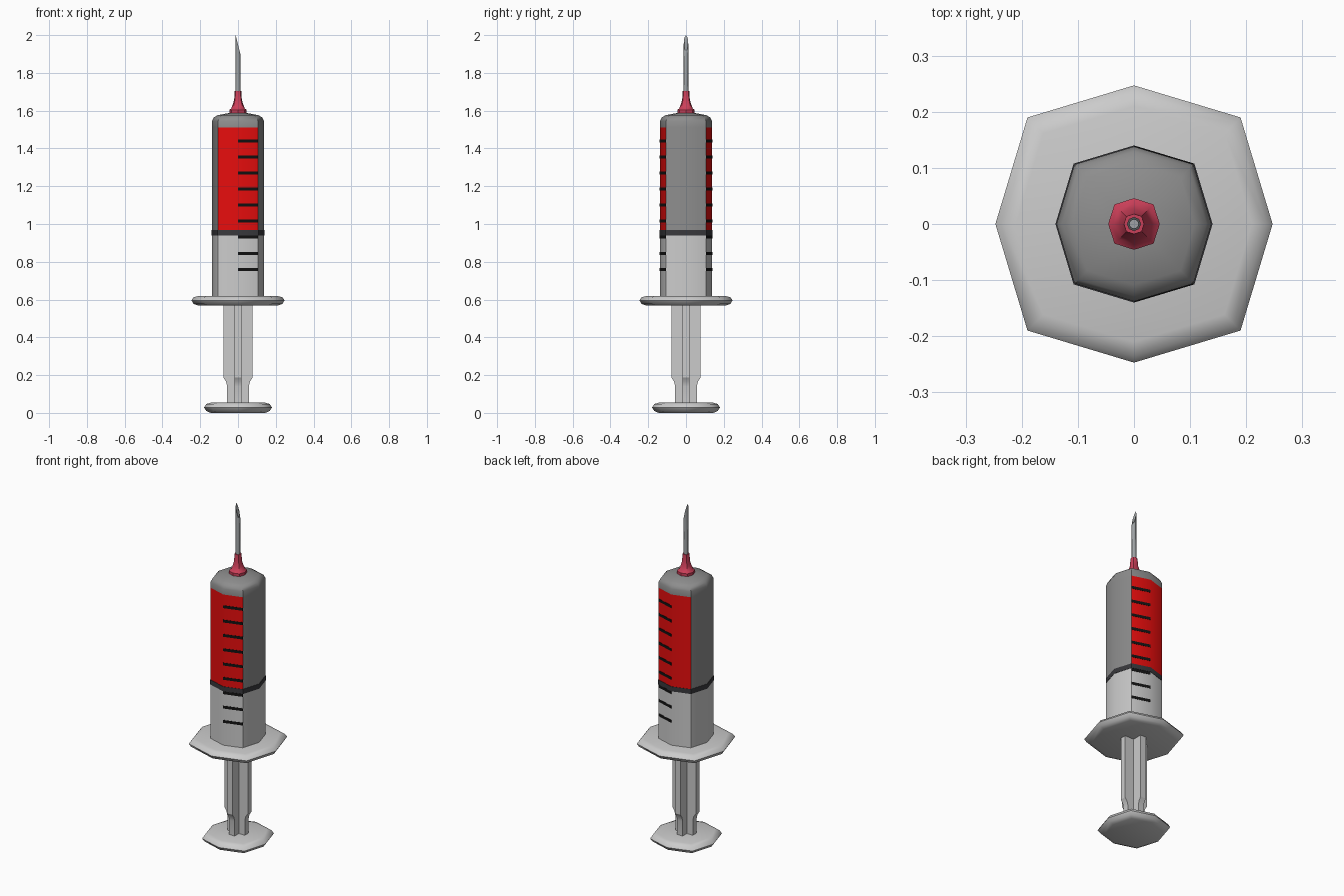
import bpy, bmesh
from math import radians, cos, sin, pi

if "Cube" in bpy.data.objects:
    bpy.data.objects.remove(bpy.data.objects["Cube"])

DIAG = 1.087  # octagon corners on the diagonals sit further out


def material(name, rgb):
    m = bpy.data.materials.new(name)
    m.diffuse_color = (*rgb, 1)
    m.use_nodes = True
    m.node_tree.nodes["Principled BSDF"].inputs["Base Color"].default_value = m.diffuse_color
    return m


DARK = material("dark_grey", (0.27, 0.27, 0.27))
RED = material("red_liquid", (0.8, 0.004, 0.004))
BLACK = material("black", (0.006, 0.006, 0.006))
RUBBER = material("rubber", (0.04, 0.04, 0.045))
PINK = material("hub_red", (0.6, 0.05, 0.1))
STEEL = material("steel", (0.35, 0.37, 0.38))


def finish(name, bm, mats=(), angle=40):
    bmesh.ops.recalc_face_normals(bm, faces=bm.faces)
    me = bpy.data.meshes.new(name)
    bm.to_mesh(me)
    bm.free()
    ob = bpy.data.objects.new(name, me)
    bpy.context.collection.objects.link(ob)
    for m in mats:
        me.materials.append(m)
    bpy.ops.object.select_all(action='DESELECT')
    ob.select_set(True)
    bpy.context.view_layer.objects.active = ob
    bpy.ops.object.shade_smooth_by_angle(angle=radians(angle))
    return ob


def lathe(profile, diag=DIAG, cap=True):
    """Eight-sided loft through (radius, z) rings."""
    bm = bmesh.new()
    rings = []
    for r, z in profile:
        rings.append([bm.verts.new((r * (diag if i % 2 else 1) * cos(i * pi / 4),
                                    r * (diag if i % 2 else 1) * sin(i * pi / 4), z))
                      for i in range(8)])
    for a, b in zip(rings, rings[1:]):
        for i in range(8):
            j = (i + 1) % 8
            bm.faces.new((a[i], a[j], b[j], b[i]))
    if cap:
        bm.faces.new(rings[0])
        bm.faces.new(rings[-1])
    return bm


# Plunger thumb rest and finger flange: rounded octagonal discs
finish("thumb_rest", lathe([(0.145, 0), (0.168, 0.01), (0.18, 0.028), (0.168, 0.047), (0.145, 0.054)]), angle=60)
finish("finger_flange", lathe([(0.21, 0.568), (0.235, 0.577), (0.247, 0.596),
                               (0.235, 0.612), (0.21, 0.619)]), angle=60)

# Plunger rod: two crossed blades with a narrowed foot
half = [(0.057, 0.04), (0.057, 0.14), (0.063, 0.165), (0.077, 0.187), (0.077, 0.58)]
outline = half + [(-x, z) for x, z in reversed(half)]
T = 0.018
for name, swap in (("rod_blade_x", False), ("rod_blade_y", True)):
    bm = bmesh.new()
    sides = [[bm.verts.new((t, x, z) if swap else (x, t, z)) for x, z in outline] for t in (-T, T)]
    n = len(outline)
    for s in sides:
        bm.faces.new(s)
    for i in range(n):
        j = (i + 1) % n
        bm.faces.new((sides[0][i], sides[0][j], sides[1][j], sides[1][i]))
    finish(name, bm, angle=30)

# Barrel: empty lower half, dark upper half with red windows front and back
R = 0.138
finish("barrel_lower", lathe([(R, 0.6), (R, 0.95)]))
bm = lathe([(R, 0.95), (R, 1.512), (R, 1.545), (0.129, 1.564), (0.108, 1.576), (0.045, 1.588)])
for f in bm.faces:
    c = f.calc_center_median()
    if abs(c.y) > 0.1 and c.z < 1.5:
        f.material_index = 1
finish("barrel_upper", bm, (DARK, RED))
finish("stopper_ring", lathe([(R + 0.002, 0.939), (R + 0.002, 0.967)]), (RUBBER,))

# Graduation marks on the +x half of the front and back
bm = bmesh.new()
D = R * DIAG * cos(pi / 4)
for side in (-1, 1):
    for k in range(9):
        z = 0.76 + 0.085 * k
        rings = [[bm.verts.new((x, side * (y + o), z + dz))
                  for o, dz in ((-0.003, -0.008), (0.0015, -0.008), (0.0015, 0.008), (-0.003, 0.008))]
                 for x, y in ((0, R), (D, D))]
        for i in range(4):
            j = (i + 1) % 4
            bm.faces.new((rings[0][i], rings[0][j], rings[1][j], rings[1][i]))
        for r in rings:
            bm.faces.new(r)
finish("graduation_marks", bm, (BLACK,))

# Needle hub
finish("needle_hub", lathe([(0.046, 1.58), (0.046, 1.604), (0.036, 1.612), (0.027, 1.635),
                            (0.02, 1.66), (0.018, 1.703)], 1.07), (PINK,), 35)

# Hollow needle with a slanted tip
bm = lathe([(0.0125, 1.69), (0.0125, 1.95), (0.008, 1.95), (0.008, 1.8)], 1.0)
for v in bm.verts:
    if v.co.z > 1.9:
        v.co.z -= v.co.x * 4
finish("needle", bm, (STEEL,), 50)
